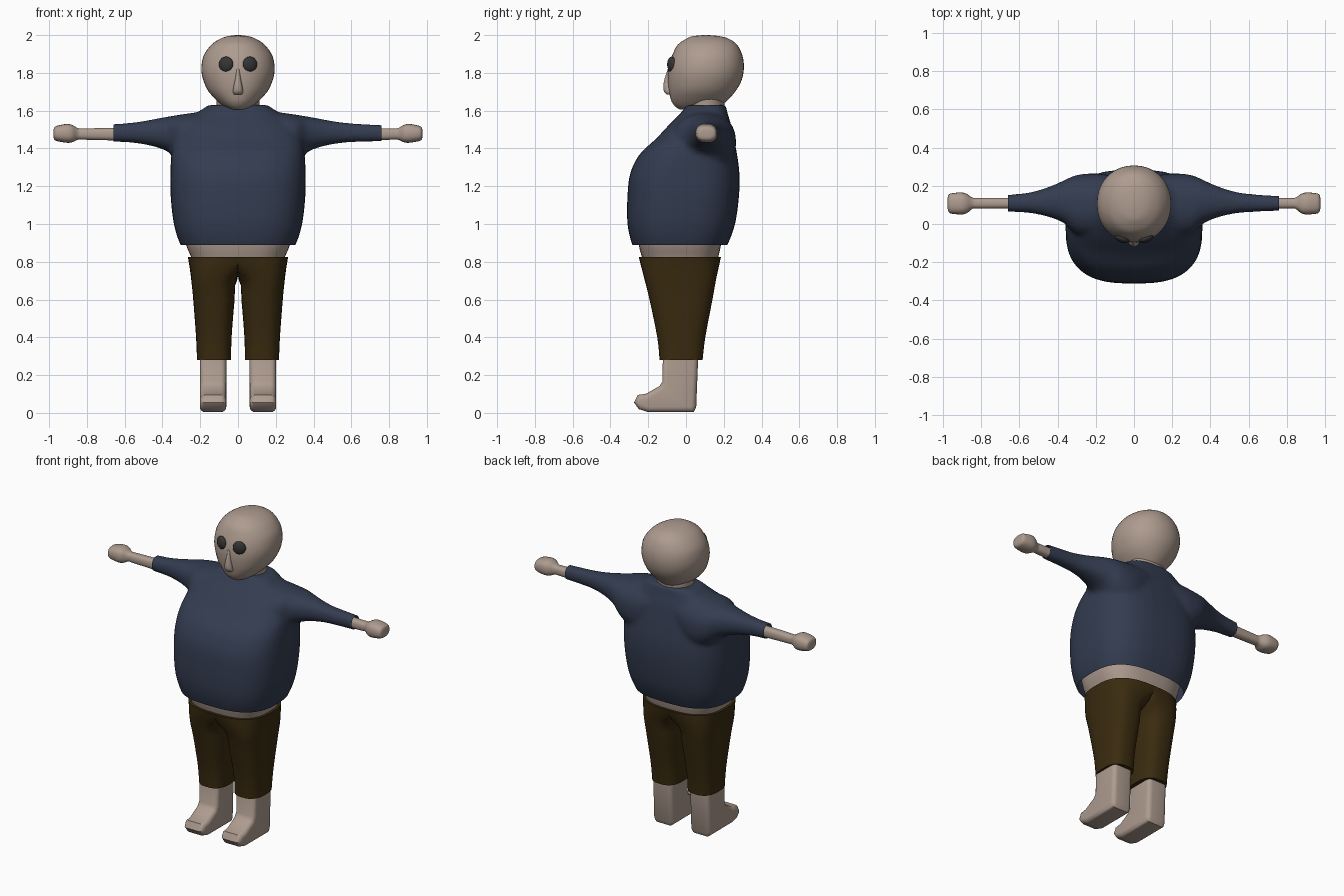
import bpy, bmesh, math
from mathutils import Vector

if "Cube" in bpy.data.objects:
    bpy.data.objects.remove(bpy.data.objects["Cube"])


def material(name, rgb):
    m = bpy.data.materials.new(name)
    m.diffuse_color = (*rgb, 1)
    m.use_nodes = True
    m.node_tree.nodes["Principled BSDF"].inputs["Base Color"].default_value = m.diffuse_color
    return m


SKIN = material("skin", (0.42, 0.33, 0.275))
SHIRT = material("navy cloth", (0.033, 0.045, 0.08))
PANTS = material("brown cloth", (0.042, 0.024, 0.005))
DARK = material("dark eye", (0.035, 0.035, 0.037))


def spline(rings, steps):
    """Catmull-Rom interpolation between cross-section rings."""
    out = []
    for i in range(len(rings) - 1):
        p0, p1 = rings[max(i - 1, 0)], rings[i]
        p2, p3 = rings[i + 1], rings[min(i + 2, len(rings) - 1)]
        for s in range(steps):
            t = s / steps
            out.append([0.5 * (2 * b + (c - a) * t + (2 * a - 5 * b + 4 * c - d) * t * t
                               + (3 * b - a - 3 * c + d) * t ** 3)
                        for a, b, c, d in zip(p0, p1, p2, p3)])
    return out + [rings[-1]]


def loft(bm, rings, axis='Z', n=2.0, side=1, steps=3, seg=40, clamp=False):
    """Rings are (position, a0, a1, b0, b1): superellipses along Z (a=x, b=y) or X (a=y, b=z)."""
    loops = []
    for pos, a0, a1, b0, b1 in spline(rings, steps):
        loop = []
        for k in range(seg):
            t = 2 * math.pi * k / seg
            c, s = math.cos(t), math.sin(t)
            a = (a0 + a1) / 2 + (a1 - a0) / 2 * math.copysign(abs(c) ** (2 / n), c)
            b = (b0 + b1) / 2 + (b1 - b0) / 2 * math.copysign(abs(s) ** (2 / n), s)
            if clamp:
                a = max(a, 0)
            co = (side * a, b, pos) if axis == 'Z' else (side * pos, a, b)
            loop.append(bm.verts.new(co))
        loops.append(loop)
    faces = [bm.faces.new(loops[0]), bm.faces.new(loops[-1])]
    for u, v in zip(loops, loops[1:]):
        for k in range(seg):
            j = (k + 1) % seg
            faces.append(bm.faces.new((u[k], u[j], v[j], v[k])))
    bmesh.ops.recalc_face_normals(bm, faces=faces)


def activate(ob):
    bpy.ops.object.select_all(action='DESELECT')
    ob.select_set(True)
    bpy.context.view_layer.objects.active = ob


def finish(bm, name, mat, angle=50):
    me = bpy.data.meshes.new(name)
    bm.to_mesh(me)
    bm.free()
    ob = bpy.data.objects.new(name, me)
    bpy.context.collection.objects.link(ob)
    me.materials.append(mat)
    activate(ob)
    bpy.ops.object.shade_smooth_by_angle(angle=math.radians(angle))
    return ob


def lofted(name, mat, rings, **kw):
    bm = bmesh.new()
    loft(bm, rings, **kw)
    return finish(bm, name, mat)


def sym(rings):
    """(z, half width, y0, y1) -> full ring."""
    return [(z, -w, w, y0, y1) for z, w, y0, y1 in rings]


# Shirt: torso and sleeves fused, smoothed, then cut at the hem and cuffs
bm = bmesh.new()
loft(bm, sym([(0.82, .26, -.25, .18), (0.89, .305, -.285, .22), (1.0, .34, -.31, .26),
              (1.15, .357, -.31, .281), (1.27, .358, -.295, .283), (1.37, .353, -.245, .27),
              (1.45, .34, -.16, .255), (1.52, .30, -.095, .24), (1.58, .23, -.035, .222),
              (1.63, .155, .005, .21)]), n=2.8)
SLEEVE = [(.10, -.03, .25, 1.36, 1.585), (.20, -.07, .265, 1.27, 1.592),
          (.30, -.06, .257, 1.31, 1.58), (.36, .0, .232, 1.375, 1.57),
          (.42, .028, .205, 1.403, 1.56), (.50, .05, .177, 1.422, 1.545),
          (.60, .062, .158, 1.433, 1.533), (.80, .07, .145, 1.438, 1.522)]
for s in (-1, 1):
    loft(bm, SLEEVE, axis='X', n=2.3, side=s)
shirt = finish(bm, "shirt", SHIRT)
mod = shirt.modifiers.new("fuse", 'REMESH')
mod.mode = 'VOXEL'
mod.voxel_size = 0.013
mod = shirt.modifiers.new("soften", 'SMOOTH')
mod.factor = 0.5
mod.iterations = 8
for m in ("fuse", "soften"):
    bpy.ops.object.modifier_apply(modifier=m)
bm = bmesh.new()
bm.from_mesh(shirt.data)
for co, no in (((0, 0, .89), (0, 0, -1)), ((.76, 0, 0), (1, 0, 0)), ((-.66, 0, 0), (-1, 0, 0))):
    bmesh.ops.bisect_plane(bm, geom=bm.verts[:] + bm.edges[:] + bm.faces[:],
                           plane_co=co, plane_no=no, clear_outer=True)
bm.to_mesh(shirt.data)
bm.free()
bpy.ops.object.shade_smooth_by_angle(angle=math.radians(60))

# Head, neck and bare waist
lofted("head", SKIN, sym([(1.605, .035, -.03, .12), (1.62, .07, -.055, .17), (1.65, .108, -.077, .215),
                          (1.7, .155, -.09, .26), (1.75, .18, -.096, .29), (1.8, .193, -.096, .304),
                          (1.85, .192, -.088, .306), (1.9, .178, -.07, .296), (1.95, .14, -.043, .27),
                          (1.98, .095, .0, .228), (1.994, .055, .035, .18), (2.0, .012, .09, .12)]),
       n=2.1)
lofted("neck", SKIN, sym([(1.5, .12, .01, .2), (1.62, .112, .01, .202), (1.7, .12, .0, .21)]))
lofted("waist", SKIN, sym([(.78, .235, -.22, .155), (.83, .25, -.235, .172),
                           (.89, .275, -.25, .185), (1.0, .3, -.26, .2)]), n=2.8)

# Nose
lofted("nose", SKIN, sym([(1.685, .02, -.10, -.07), (1.70, .027, -.116, -.07), (1.73, .023, -.12, -.07),
                          (1.77, .015, -.113, -.07), (1.82, .009, -.097, -.07)]), seg=16)

PROFILE = [(.065, .42), (.064, .28), (.054, .03), (.04, .004), (-.20, .004), (-.25, .02), (-.275, .055),
           (-.255, .095), (-.21, .102), (-.14, .142), (-.125, .165), (-.12, .42)]
for s, tag in ((-1, "left"), (1, "right")):
    # Eyes
    bm = bmesh.new()
    bmesh.ops.create_uvsphere(bm, u_segments=24, v_segments=14, radius=1)
    for v in bm.verts:
        v.co = Vector((v.co.x * .038, v.co.y * .022, v.co.z * .041)) 
        v.co += Vector((s * .063, -.076 + .25 * s * v.co.x, 1.845))
    finish(bm, tag + "_eye", DARK)

    # Arm with mitten hand
    lofted(tag + "_arm", SKIN, [(.55, .08, .138, 1.44, 1.512), (.80, .08, .137, 1.446, 1.506),
                                (.845, .08, .138, 1.447, 1.507), (.875, .057, .157, 1.434, 1.523),
                                (.905, .05, .165, 1.43, 1.53), (.955, .054, .161, 1.438, 1.521),
                                (.972, .064, .152, 1.447, 1.512), (.977, .085, .13, 1.462, 1.497)],
           axis='X', n=2.5, side=s, seg=24)

    # Trouser leg, flattened against the centre line at the top
    lofted(tag + "_trouser_leg", PANTS,
           [(.825, -.265, .265, -.25, .185), (.77, -.10, .256, -.236, .173), (.70, .005, .247, -.218, .158),
            (.60, .018, .237, -.193, .14), (.40, .034, .222, -.152, .102), (.28, .036, .217, -.14, .088)],
           n=2.7, side=s, clamp=True)

    # Shin and foot: side profile extruded across x with rounded edges
    bm = bmesh.new()
    f = bm.faces.new([bm.verts.new((s * .062, y, z)) for y, z in PROFILE])
    ext = bmesh.ops.extrude_face_region(bm, geom=[f])
    for v in [g for g in ext["geom"] if isinstance(g, bmesh.types.BMVert)]:
        v.co.x += s * .14
    bmesh.ops.recalc_face_normals(bm, faces=bm.faces[:])
    rims = [e for e in bm.edges if abs(e.verts[0].co.x - e.verts[1].co.x) < 1e-5]
    bmesh.ops.bevel(bm, geom=rims, offset=.028, segments=4, profile=.5, affect='EDGES',
                    clamp_overlap=False)
    for v in bm.verts:
        v.co.z = max(v.co.z, 0)
    finish(bm, tag + "_foot", SKIN)
